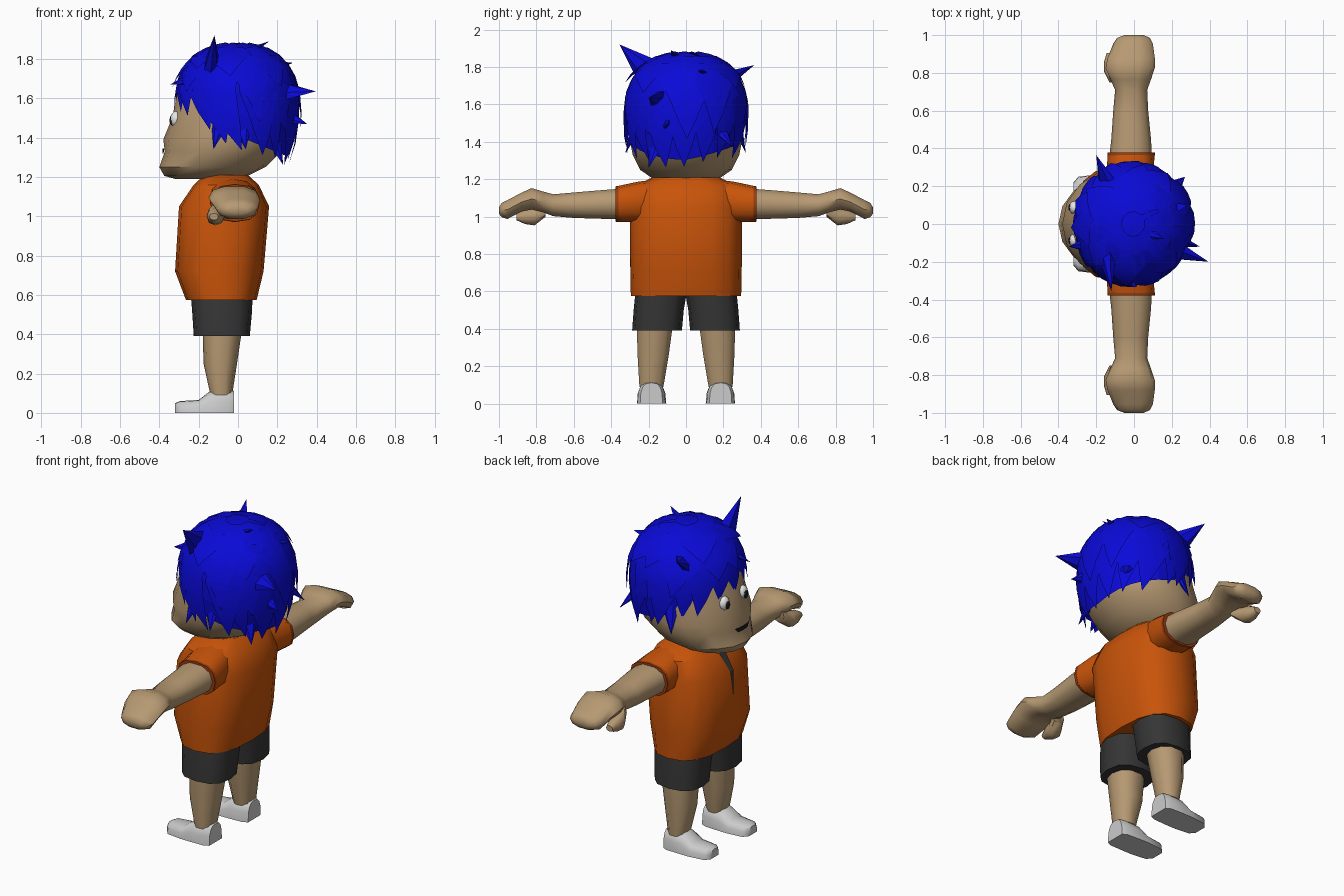
import bpy, bmesh, math, random
from mathutils import Vector

if "Cube" in bpy.data.objects:
    bpy.data.objects.remove(bpy.data.objects["Cube"])

random.seed(7)


def material(name, r, g, b):
    m = bpy.data.materials.new(name)
    m.diffuse_color = (r, g, b, 1)
    m.use_nodes = True
    m.node_tree.nodes["Principled BSDF"].inputs["Base Color"].default_value = m.diffuse_color
    return m


SKIN = material("skin", 0.47, 0.32, 0.17)
HAIR = material("blue hair", 0.003, 0.003, 0.68)
ORANGE = material("orange cloth", 0.58, 0.088, 0.003)
TRIM = material("dark orange trim", 0.33, 0.045, 0.004)
CHARCOAL = material("charcoal cloth", 0.036, 0.036, 0.036)
SHOE = material("light grey shoe", 0.6, 0.6, 0.6)
WHITE = material("eye white", 0.8, 0.8, 0.8)
DARK = material("dark pupil", 0.01, 0.01, 0.012)


def finish(name, bm, mat, smooth=35, closed=True):
    if closed:
        bmesh.ops.recalc_face_normals(bm, faces=bm.faces)
    me = bpy.data.meshes.new(name)
    bm.to_mesh(me)
    bm.free()
    me.materials.append(mat)
    ob = bpy.data.objects.new(name, me)
    bpy.context.collection.objects.link(ob)
    if smooth:
        bpy.ops.object.select_all(action='DESELECT')
        bpy.context.view_layer.objects.active = ob
        ob.select_set(True)
        bpy.ops.object.shade_smooth_by_angle(angle=math.radians(smooth))
    return ob


def loft(name, axis, rings, mat, n=12, p=2.4, s=1, smooth=50):
    """Skin rounded sections; each ring is (position, a min, a max, b min, b max)."""
    bm = bmesh.new()
    loops = []
    for t, a0, a1, b0, b1 in rings:
        loop = []
        for i in range(n):
            an = 2 * math.pi * i / n
            c, d = math.cos(an), math.sin(an)
            a = (a0 + a1) / 2 + (a1 - a0) / 2 * math.copysign(abs(c) ** (2 / p), c)
            b = (b0 + b1) / 2 + (b1 - b0) / 2 * math.copysign(abs(d) ** (2 / p), d)
            co = {'x': (t, a, b), 'y': (a, t, b), 'z': (a, b, t)}[axis]
            loop.append(bm.verts.new((co[0], co[1] * s, max(0.0, co[2]))))
        loops.append(loop)
    for u, v in zip(loops, loops[1:]):
        for i in range(n):
            j = (i + 1) % n
            bm.faces.new((u[i], u[j], v[j], v[i]))
    bm.faces.new(loops[0])
    bm.faces.new(loops[-1])
    return finish(name, bm, mat, smooth)


def ball(name, center, radii, mat):
    bm = bmesh.new()
    bmesh.ops.create_uvsphere(bm, u_segments=12, v_segments=8, radius=1)
    for v in bm.verts:
        v.co = Vector(center) + Vector([v.co[k] * radii[k] for k in range(3)])
    finish(name, bm, mat, 60)


# Shirt body, neck and head
loft("shirt", 'z', [(0.575, -0.265, 0.095, -0.295, 0.295), (0.72, -0.32, 0.13, -0.298, 0.298),
                    (1.05, -0.30, 0.158, -0.30, 0.30), (1.16, -0.225, 0.105, -0.28, 0.28),
                    (1.21, -0.17, 0.05, -0.18, 0.18)], ORANGE, 16, 2.6, smooth=35)
loft("neck", 'z', [(1.15, -0.14, 0.03, -0.1, 0.1), (1.24, -0.14, 0.03, -0.1, 0.1)], SKIN)
loft("head", 'z', [(1.19, -0.32, 0.0, -0.12, 0.12), (1.205, -0.375, 0.05, -0.18, 0.18),
                   (1.25, -0.40, 0.14, -0.245, 0.245), (1.33, -0.372, 0.22, -0.285, 0.285),
                   (1.39, -0.38, 0.26, -0.297, 0.297), (1.50, -0.335, 0.285, -0.297, 0.297),
                   (1.62, -0.31, 0.28, -0.29, 0.29), (1.75, -0.24, 0.23, -0.23, 0.23),
                   (1.83, -0.1, 0.1, -0.1, 0.1)], SKIN, 16, 2.0, smooth=40)

# Limbs, clothes and eyes on both sides
for s, side in ((1, "left"), (-1, "right")):
    loft(side + "_sleeve", 'y', [(0.12, -0.13, 0.06, 0.99, 1.20), (0.25, -0.145, 0.10, 0.97, 1.188),
                                 (0.368, -0.14, 0.11, 0.972, 1.163)], ORANGE, 12, 2.5, s)
    loft(side + "_sleeve_trim", 'y', [(0.362, -0.141, 0.111, 0.971, 1.164),
                                      (0.378, -0.141, 0.111, 0.973, 1.162)], TRIM, 12, 2.5, s)
    loft(side + "_arm", 'y', [(0.36, -0.13, 0.095, 0.982, 1.152), (0.45, -0.12, 0.09, 0.985, 1.145),
                              (0.6, -0.11, 0.075, 0.99, 1.132), (0.71, -0.10, 0.07, 1.0, 1.122),
                              (0.765, -0.125, 0.09, 1.02, 1.137), (0.825, -0.15, 0.11, 1.035, 1.155),
                              (0.88, -0.14, 0.11, 1.025, 1.13), (0.955, -0.11, 0.10, 0.985, 1.09),
                              (0.985, -0.09, 0.085, 0.995, 1.075), (1.0, -0.05, 0.05, 1.015, 1.05)],
         SKIN, 10, 2.3, s)
    loft(side + "_thumb", 'y', [(0.75, -0.13, -0.05, 1.0, 1.08), (0.81, -0.16, -0.07, 0.953, 1.05),
                                (0.86, -0.158, -0.08, 0.96, 1.04), (0.905, -0.145, -0.10, 0.98, 1.015)],
         SKIN, 8, 2.2, s)
    loft(side + "_shorts_leg", 'z', [(0.39, -0.225, 0.06, 0.022, 0.288), (0.50, -0.232, 0.07, 0.012, 0.28),
                                     (0.60, -0.24, 0.075, -0.005, 0.27)], CHARCOAL, 12, 2.6, s)
    loft(side + "_leg", 'z', [(0.09, -0.14, -0.03, 0.118, 0.252), (0.25, -0.175, -0.005, 0.09, 0.262),
                              (0.42, -0.18, 0.02, 0.066, 0.268)], SKIN, 10, 2.3, s)
    loft(side + "_shoe", 'x', [(-0.32, 0.145, 0.22, -0.05, 0.05), (-0.295, 0.115, 0.25, -0.06, 0.06),
                               (-0.20, 0.105, 0.262, -0.066, 0.066), (-0.14, 0.106, 0.262, -0.112, 0.112),
                               (-0.05, 0.11, 0.26, -0.118, 0.118), (-0.02, 0.125, 0.245, -0.112, 0.112)],
         SHOE, 16, 2.8, s)
    ball(side + "_eye", (-0.316, 0.087 * s, 1.493), (0.028, 0.036, 0.041), WHITE)
    ball(side + "_pupil", (-0.339, 0.087 * s, 1.488), (0.009, 0.018, 0.024), DARK)


def strip(name, rows, mat):
    """Thin sheet through matching rows of points."""
    bm = bmesh.new()
    vs = [[bm.verts.new(p) for p in r] for r in rows]
    for u, v in zip(vs, vs[1:]):
        for i in range(len(u) - 1):
            bm.faces.new((u[i], u[i + 1], v[i + 1], v[i]))
    bmesh.ops.remove_doubles(bm, verts=bm.verts, dist=0.0005)
    return finish(name, bm, mat, 0, False)


# Mouth plate wrapped on the face, and the slit below the collar
mouth = []
for z, w in ((1.318, 0.045), (1.345, 0.068)):
    mouth.append([(-0.076 - 0.307 * math.sqrt(1 - (w * k / 0.285) ** 2), w * k, z)
                  for k in (1, 0.5, 0, -0.5, -1)])
strip("mouth", mouth, DARK)
strip("collar_slit", [[(x - 0.006, w, z), (x - 0.006, -w, z)] for x, w, z in
                      ((-0.17, 0.035, 1.21), (-0.225, 0.028, 1.16), (-0.30, 0.016, 1.05),
                       (-0.309, 0.002, 0.91))], CHARCOAL)


# Hair: a scalp shell, layered pointed locks and loose spikes
def scalp(th, az, lift=0.0):
    c, sn = math.cos(th), max(0.0, math.sin(th)) ** 0.85
    z = 1.57 + (0.30 + lift) * c ** 0.85 if c > 0 else 1.57 + 0.48 * c
    return Vector(((0.298 + lift) * sn * math.cos(az) - 0.005, (0.314 + lift) * sn * math.sin(az), z))


def hair_end(az, drop=0.0):
    c = math.cos(az)
    z = 1.55 - 0.17 * (c + 1) ** 0.7 - drop + 0.05 * max(0, math.sin(az) * c)
    d = z - 1.57
    return math.acos(max(-0.85, d / 0.48 if d < 0 else d / 0.31))


shell = []
for i in range(9):
    shell.append([scalp(hair_end(2 * math.pi * k / 24, -0.03) * i / 8, 2 * math.pi * k / 24)
                  for k in range(25)])
strip("hair_shell", shell, HAIR)

bm = bmesh.new()


def lock(az, th0, th1, width, sweep, flare):
    """Pointed sheet that starts nearer the forehead and sweeps backward."""
    rows = []
    for i in range(7):
        t = i / 6
        th = th0 + (th1 - th0) * t
        a = az + sweep * (1 - t) * math.sin(az)
        w = width * (0.6 + 0.8 * t) if t < 0.5 else width * 2 * (1 - t) ** 0.9
        da = w / max(0.14, 0.31 * math.sin(th))
        lift = 0.008 + flare * t * t
        rows.append([bm.verts.new(scalp(th, a + da * k, lift + (0.008 * (1 - t) if k == 0 else 0)))
                     for k in (-1, 0, 1)])
    for u, v in zip(rows, rows[1:]):
        for i in (0, 1):
            bm.faces.new((u[i], v[i], v[i + 1], u[i + 1]))


for count, start, reach, width in ((18, 0.7, 1.0, 0.095), (12, 0.45, 0.85, 0.11), (8, 0.15, 0.62, 0.12)):
    for k in range(count):
        az = 2 * math.pi * (k + random.uniform(-0.3, 0.3)) / count
        end = hair_end(az, random.uniform(0.0, 0.05) if reach == 1 else 0) * reach
        lock(az, start, end, width * random.uniform(0.8, 1.15),
             random.uniform(0.2, 0.9), random.uniform(0.008, 0.035))
bmesh.ops.remove_doubles(bm, verts=bm.verts, dist=0.0005)
finish("hair_locks", bm, HAIR, 40, False)

bm = bmesh.new()
SPIKES = [((-0.14, -0.12, 1.70), (-0.12, -0.355, 1.92), 0.12), ((-0.1, 0.13, 1.69), (-0.2, 0.365, 1.81), 0.10),
          ((0.14, -0.11, 1.63), (0.395, -0.2, 1.635), 0.10), ((0.15, -0.07, 1.54), (0.35, -0.12, 1.47), 0.09),
          ((-0.15, -0.1, 1.72), (-0.345, -0.12, 1.67), 0.09), ((0.08, 0.05, 1.75), (0.28, 0.1, 1.78), 0.10),
          ((0.15, -0.13, 1.48), (0.23, -0.2, 1.26), 0.09), ((-0.07, -0.25, 1.56), (-0.125, -0.32, 1.34), 0.075),
          ((-0.07, 0.25, 1.56), (-0.125, 0.32, 1.34), 0.075), ((-0.04, 0.0, 1.79), (0.16, -0.08, 1.89), 0.08),
          ((0.15, 0.13, 1.54), (0.27, 0.25, 1.37), 0.09), ((0.01, -0.24, 1.52), (0.04, -0.325, 1.34), 0.075)]
for base, tip, r in SPIKES:
    base, tip = Vector(base), Vector(tip)
    d = (tip - base).normalized()
    out = (base - Vector((0, 0, 1.57))).normalized()
    u = d.cross(out).normalized()
    v = d.cross(u)
    ring = [bm.verts.new(base + r * (math.cos(a) * u + 0.5 * math.sin(a) * v))
            for a in (2 * math.pi * i / 6 for i in range(6))]
    top = bm.verts.new(tip)
    for i in range(6):
        bm.faces.new((ring[i], ring[(i + 1) % 6], top))
    bm.faces.new(ring[::-1])
finish("hair_spikes", bm, HAIR, 40)
